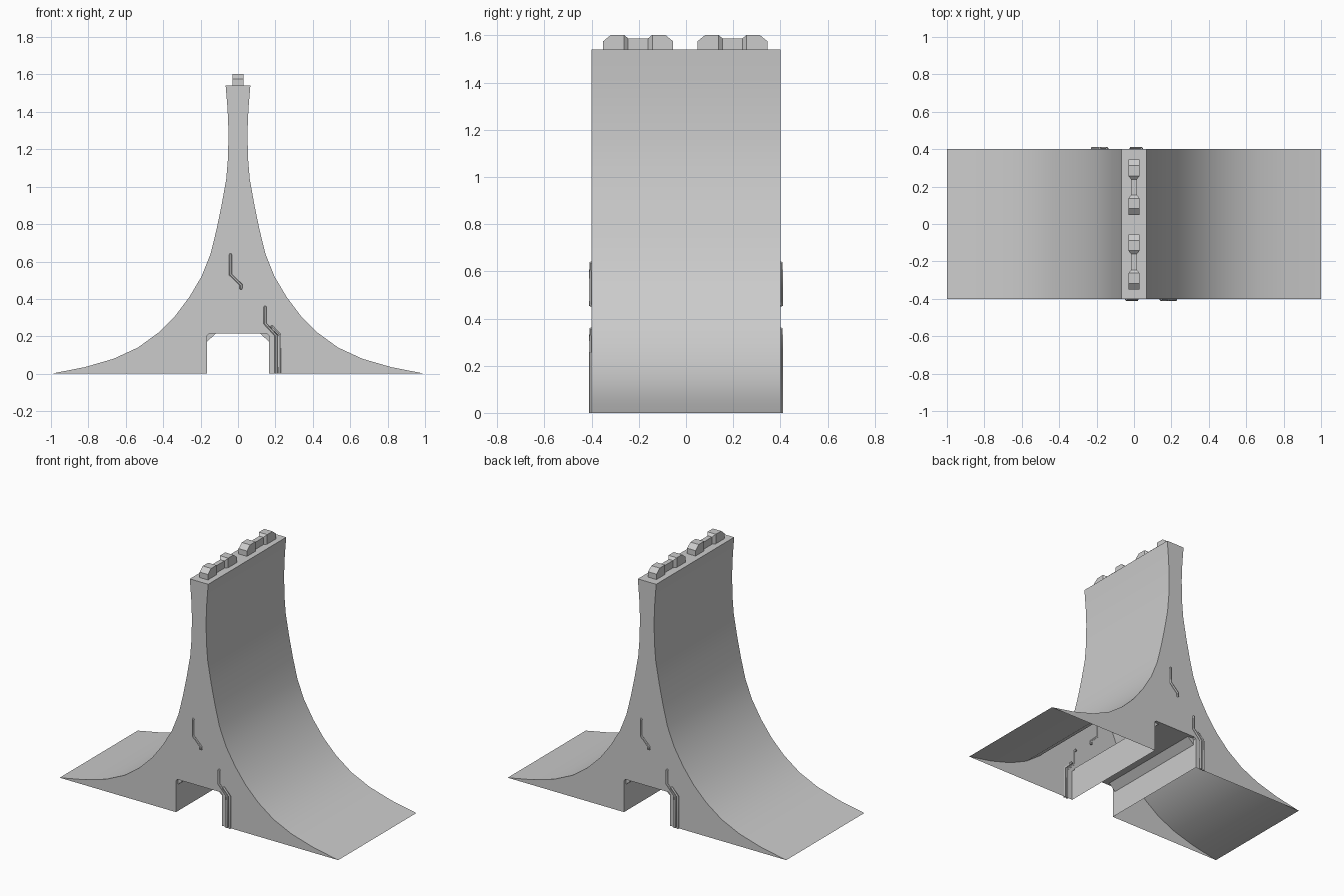
import bpy, bmesh

if "Cube" in bpy.data.objects:
    bpy.data.objects.remove(bpy.data.objects["Cube"])

D = 0.4  # half depth of the body


def make_object(name, bm, smooth=None):
    mesh = bpy.data.meshes.new(name)
    bm.to_mesh(mesh)
    bm.free()
    ob = bpy.data.objects.new(name, mesh)
    bpy.context.collection.objects.link(ob)
    if smooth:
        select(ob)
        bpy.ops.object.shade_smooth_by_angle(angle=smooth)
    return ob


def select(ob):
    bpy.ops.object.select_all(action='DESELECT')
    ob.select_set(True)
    bpy.context.view_layer.objects.active = ob


def extrude_profile(name, pts, d, open_edges=(), smooth=None):
    """Counter-clockwise x/z profile extruded from y=-d to y=d."""
    bm = bmesh.new()
    f = [bm.verts.new((x, -d, z)) for x, z in pts]
    b = [bm.verts.new((x, d, z)) for x, z in pts]
    bm.faces.new(f)
    bm.faces.new(b[::-1])
    n = len(pts)
    for i in range(n):
        if i not in open_edges:
            j = (i + 1) % n
            bm.faces.new((f[j], f[i], b[i], b[j]))
    return make_object(name, bm, smooth)


# Double-sided curved ramp, hollow and open underneath, with a tunnel
ramp = [(1, 0), (0.82, 0.035), (0.665, 0.08), (0.535, 0.14), (0.425, 0.22),
        (0.335, 0.31), (0.26, 0.41), (0.195, 0.52), (0.147, 0.64),
        (0.115, 0.77), (0.088, 0.9), (0.063, 1.04), (0.053, 1.16),
        (0.051, 1.3), (0.056, 1.42), (0.066, 1.54)]
tunnel = [(-0.165, 0), (-0.165, 0.205), (-0.155, 0.215),
          (0.155, 0.215), (0.165, 0.205), (0.165, 0)]
profile = ramp + [(-x, z) for x, z in reversed(ramp)] + tunnel
extrude_profile("ramp_body", profile, D,
                (2 * len(ramp) - 1, len(profile) - 1), 0.5)

# Corner braces along the tunnel ceiling
for s, side in ((1, "right"), (-1, "left")):
    tri = [(0.165 * s, 0.172), (0.165 * s, 0.215), (0.118 * s, 0.215)]
    extrude_profile("tunnel_brace_" + side, tri[::s], D - 0.02)

# Connector blocks on the top edge: (offset along y, half width, top height)
half = [(0.148, 0.03, 1.575), (0.115, 0.03, 1.602), (0.06, 0.03, 1.602),
        (0.042, 0.015, 1.587)]
stations = [(-t, w, h) for t, w, h in half] + half[::-1]
for k, cy in enumerate((-0.203, 0.197)):
    bm = bmesh.new()
    rings = [[bm.verts.new((x, cy + t, z)) for x, z in
              ((-w, 1.535), (w, 1.535), (w, h), (-w, h))]
             for t, w, h in stations]
    bm.faces.new(rings[0])
    bm.faces.new(rings[-1][::-1])
    for a, b in zip(rings, rings[1:]):
        for i in range(4):
            j = (i + 1) % 4
            bm.faces.new((a[j], a[i], b[i], b[j]))
    bmesh.ops.recalc_face_normals(bm, faces=bm.faces)
    make_object(f"top_connector_{k}", bm)


# Thin pipes on the front, repeated on the back by a half turn
def pipe(name, pts, s):
    cu = bpy.data.curves.new(name, 'CURVE')
    cu.dimensions = '3D'
    cu.bevel_depth = 0.008
    cu.bevel_resolution = 1
    cu.use_fill_caps = True
    sp = cu.splines.new('POLY')
    sp.points.add(len(pts) - 1)
    for p, (x, y, z) in zip(sp.points, pts):
        p.co = (s * x, s * y, z, 1)
    ob = bpy.data.objects.new(name, cu)
    bpy.context.collection.objects.link(ob)
    select(ob)
    bpy.ops.object.convert(target='MESH')
    bpy.ops.object.shade_smooth_by_angle(angle=0.9)


Y, IN = -0.404, -0.385
paths = {
    "upper_pipe": [(-0.04, IN, 0.64), (-0.04, Y, 0.635), (-0.04, Y, 0.53),
                   (0.016, Y, 0.475), (0.016, Y, 0.458), (0.016, IN, 0.453)],
    "long_pipe": [(0.145, IN, 0.36), (0.145, Y, 0.355), (0.145, Y, 0.268),
                  (0.203, Y, 0.205), (0.203, Y, 0)],
    "short_pipe": [(0.178, IN, 0.256), (0.182, Y, 0.25),
                   (0.223, Y, 0.207), (0.223, Y, 0)],
}
for s, side in ((1, "front"), (-1, "back")):
    for name, pts in paths.items():
        pipe(f"{side}_{name}", pts, s)
